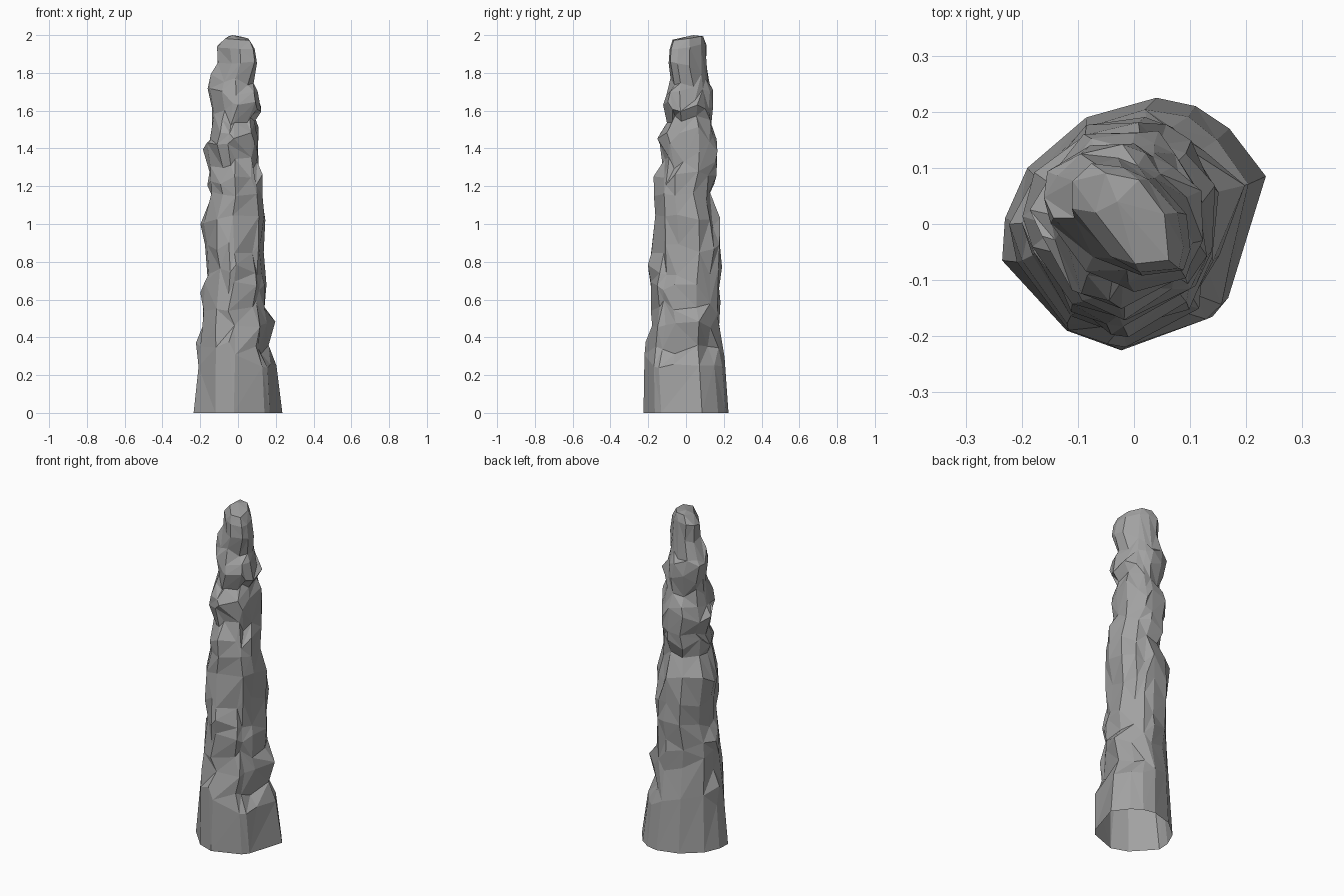
import bpy, bmesh, math, random
from mathutils import Vector, noise

cube = bpy.data.objects.get("Cube")
if cube:
    bpy.data.objects.remove(cube, do_unlink=True)
random.seed(7)

# Grey stone
stone = bpy.data.materials.new("grey_stone")
stone.use_nodes = True
grey = (0.36, 0.36, 0.36, 1)
stone.diffuse_color = grey
stone.node_tree.nodes["Principled BSDF"].inputs["Base Color"].default_value = grey

# Angular outline of the foot, counter-clockwise
FOOT = [(.235, .085), (.19, -.06), (.165, -.135), (.14, -.165), (0, -.22), (-.04, -.225),
        (-.12, -.19), (-.235, -.065), (-.23, .01), (-.19, .1), (-.085, .19),
        (.04, .225), (.11, .21), (.17, .17)][::-1]
SIDES = len(FOOT)

# Silhouette: height, left and right edge, front and back edge
LEVELS = [
    (0, -.235, .235, -.225, .225), (.25, -.215, .21, -.225, .21),
    (.34, -.205, .165, -.21, .19), (.47, -.205, .185, -.195, .185),
    (.57, -.2, .15, -.2, .18), (.66, -.2, .155, -.19, .175),
    (.75, -.175, .15, -.185, .185), (.87, -.18, .135, -.17, .19),
    (1.02, -.195, .145, -.175, .185), (1.15, -.15, .13, -.165, .14),
    (1.23, -.165, .125, -.165, .15), (1.31, -.15, .115, -.125, .17),
    (1.4, -.18, .115, -.14, .175), (1.48, -.155, .105, -.145, .165),
    (1.54, -.14, .09, -.11, .14), (1.62, -.15, .12, -.115, .155),
    (1.69, -.165, .105, -.11, .145), (1.76, -.145, .08, -.085, .125),
    (1.85, -.11, .105, -.095, .11), (1.94, -.115, .09, -.088, .11),
    (1.985, -.07, .065, -.075, .095)]


def section(z):
    """Outline at height z: angular foot, round shaft, crown narrowed on one diagonal."""
    pts = []
    squeeze = 0.42 * min(1, max(0, (z - 1.5) / 0.35))
    foot = max(0.25, 1 - z / 1.2)
    for i, (fx, fy) in enumerate(FOOT):
        a = math.atan2(fy, fx)
        p = Vector((math.cos(a), math.sin(a))).lerp(Vector((fx / .235, fy / .225)), foot)
        diagonal = Vector((1, 1)).normalized()
        pts.append(p - diagonal * p.dot(diagonal) * squeeze)
    return pts


def fit(v, lo, hi, new_lo, new_hi):
    return new_lo + (v - lo) / (hi - lo) * (new_hi - new_lo)


# Stack the rings, denting the rock above the plain foot
bm = bmesh.new()
rings = []
for z, x0, x1, y0, y1 in LEVELS:
    pts = section(z)
    xs, ys = [p.x for p in pts], [p.y for p in pts]
    cx, cy = (x0 + x1) / 2, (y0 + y1) / 2
    rough = 0 if z == 0 else 0.4 if z < 0.3 or z > 1.8 else 1
    ring = []
    for p in pts:
        x, y = fit(p.x, min(xs), max(xs), x0, x1), fit(p.y, min(ys), max(ys), y0, y1)
        lump = noise.noise(Vector((x * 9, y * 9, z * 7)))
        scale = 1 + rough * (0.13 * lump + random.uniform(-0.09, 0.05))
        lift = rough * random.uniform(-0.035, 0.035)
        if z > 1.9:
            lift = 0.12 * (y - cy) - 0.06 * abs(x - cx)
        ring.append(bm.verts.new((cx + (x - cx) * scale, cy + (y - cy) * scale, z + lift)))
    rings.append(ring)

# Irregular triangles between rings
for low, high in zip(rings, rings[1:]):
    for i in range(SIDES):
        j = (i + 1) % SIDES
        a, b, c, d = low[i], low[j], high[j], high[i]
        if random.random() < 0.5:
            bm.faces.new((a, b, c))
            bm.faces.new((a, c, d))
        else:
            bm.faces.new((a, b, d))
            bm.faces.new((b, c, d))

# Faceted crown, with the foot left open
tip = bm.verts.new((-.03, .04, 2))
for i in range(SIDES):
    bm.faces.new((rings[-1][i], rings[-1][(i + 1) % SIDES], tip))
bmesh.ops.recalc_face_normals(bm, faces=bm.faces)

mesh = bpy.data.meshes.new("rock_spire")
bm.to_mesh(mesh)
bm.free()
mesh.materials.append(stone)
spire = bpy.data.objects.new("rock_spire", mesh)
bpy.context.collection.objects.link(spire)

# Merge small facets into larger broken planes
chip = spire.modifiers.new("chipped_facets", "DECIMATE")
chip.ratio = 0.8
